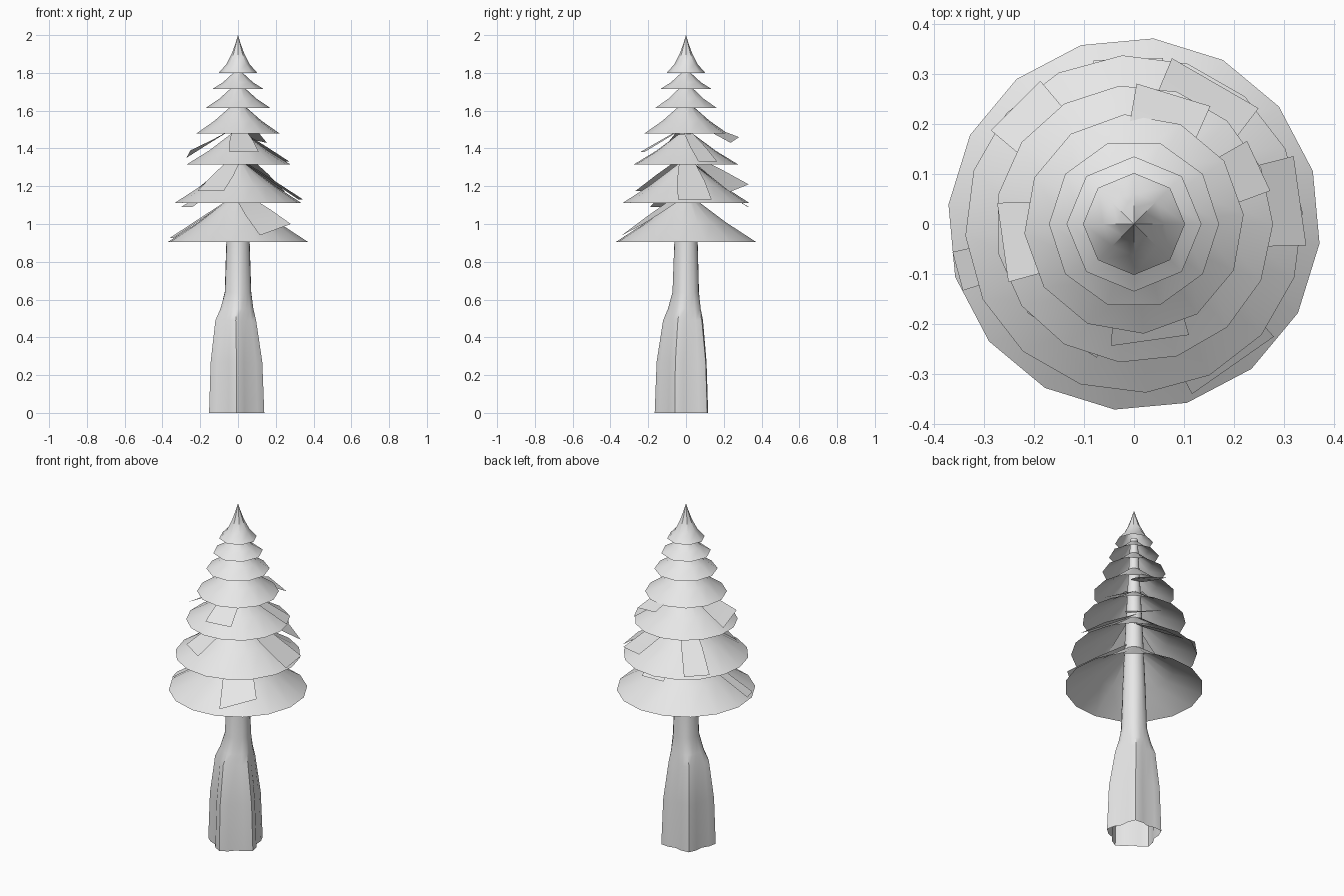
import bpy, math
from mathutils import Vector

if "Cube" in bpy.data.objects:
    bpy.data.objects.remove(bpy.data.objects["Cube"])

grey = bpy.data.materials.new("pale_grey")
grey.diffuse_color = (0.8, 0.8, 0.8, 1)
grey.use_nodes = True
grey.node_tree.nodes["Principled BSDF"].inputs["Base Color"].default_value = grey.diffuse_color


def make(name, verts, faces, angle=40):
    me = bpy.data.meshes.new(name)
    me.from_pydata(verts, [], faces)
    me.materials.append(grey)
    ob = bpy.data.objects.new(name, me)
    bpy.context.collection.objects.link(ob)
    bpy.ops.object.select_all(action='DESELECT')
    bpy.context.view_layer.objects.active = ob
    ob.select_set(True)
    bpy.ops.object.shade_smooth_by_angle(angle=math.radians(angle))
    return ob


def loft(name, rings, sides, phase=0, lobes=0, angle=40):
    """Open surface through rings of (radius, z, centre x, centre y, lobe depth)."""
    verts, faces = [], []
    for r, z, cx, cy, amp in rings:
        for i in range(sides):
            a = math.radians(phase) + math.tau * i / sides
            rr = r * (1 + amp * math.cos(lobes * (a + math.pi / 2)))
            verts.append((cx + rr * math.cos(a), cy + rr * math.sin(a), z))
    for k in range(len(rings) - 1):
        for i in range(sides):
            j = (i + 1) % sides
            faces.append((k * sides + i, k * sides + j,
                          (k + 1) * sides + j, (k + 1) * sides + i))
    return make(name, verts, faces, angle)


# Trunk: lobed root flare narrowing to a slim pole, open at the base
loft("trunk", [(0.136, 0, -0.007, -0.012, 0.13),
               (0.127, 0.27, -0.008, -0.012, 0.13),
               (0.103, 0.49, -0.012, -0.008, 0.10),
               (0.086, 0.55, -0.006, -0.004, 0.07),
               (0.070, 0.64, 0, 0, 0.02),
               (0.062, 0.90, 0, 0, 0),
               (0.045, 1.30, 0, 0, 0),
               (0.020, 1.82, 0, 0, 0)], 20, -90, 5)

# Foliage tiers: rim radius, rim z, top radius, top z, sides, phase
tiers = [(0.373, 0.905, 0.05, 1.13, 16, -6),
         (0.338, 1.11, 0.045, 1.315, 16, 4),
         (0.278, 1.315, 0.04, 1.475, 15, 0),
         (0.22, 1.48, 0.035, 1.625, 12, 5),
         (0.170, 1.615, 0.03, 1.725, 10, 0),
         (0.135, 1.715, 0.025, 1.80, 8, 0)]
for n, (r0, z0, r1, z1, sides, phase) in enumerate(tiers):
    rm, zm = (r0 + r1) / 2, (z0 + z1) / 2 - 0.008
    loft(f"foliage_tier_{n + 1}", [(r0, z0, 0, 0, 0), (rm, zm, 0, 0, 0),
                                   (r1, z1, 0, 0, 0)], sides, phase)

# Pointed top with a concave flare
loft("foliage_tip", [(0.102, 1.80, 0, 0, 0), (0.062, 1.845, 0, 0, 0),
                     (0.032, 1.905, 0, 0, 0), (0.014, 1.955, 0, 0, 0),
                     (0.0005, 2.0, 0, 0, 0)], 8, 0)

# Loose boughs: direction, reach, outer z, inner z, half width, roll
boughs = [(60, 0.325, 1.19, 1.36, 0.10, 0.02),
          (73, 0.27, 1.445, 1.55, 0.077, 0.015),
          (188, 0.265, 1.37, 1.50, 0.08, 0.02),
          (-82, 0.235, 1.38, 1.50, 0.078, 0.0),
          (-123, 0.265, 1.175, 1.34, 0.083, 0.0),
          (195, 0.365, 0.925, 1.14, 0.04, 0.0),
          (-55, 0.345, 0.97, 1.15, 0.10, 0.03),
          (8, 0.335, 1.13, 1.33, 0.09, 0.0),
          (25, 0.275, 1.33, 1.48, 0.055, 0.0),
          (135, 0.335, 1.13, 1.32, 0.07, 0.0),
          (92, 0.33, 1.09, 1.28, 0.07, 0.0),
          (205, 0.30, 1.09, 1.25, 0.07, 0.0),
          (-105, 0.29, 1.12, 1.30, 0.08, 0.0)]
for n, (deg, reach, z0, z1, hw, roll) in enumerate(boughs):
    a = math.radians(deg)
    out = Vector((math.cos(a), math.sin(a), 0))
    side = Vector((-math.sin(a), math.cos(a), 0))
    verts = []
    for t in (0, 0.5, 1):
        for s in (-1, 1):
            p = out * (0.03 + (reach - 0.03) * t) + side * s * hw * (0.45 + 0.55 * t ** 0.6)
            p.z = z1 + (z0 - z1) * t + s * roll * t
            verts.append(p)
    make(f"bough_{n + 1}", verts, [(0, 2, 3, 1), (2, 4, 5, 3)])
